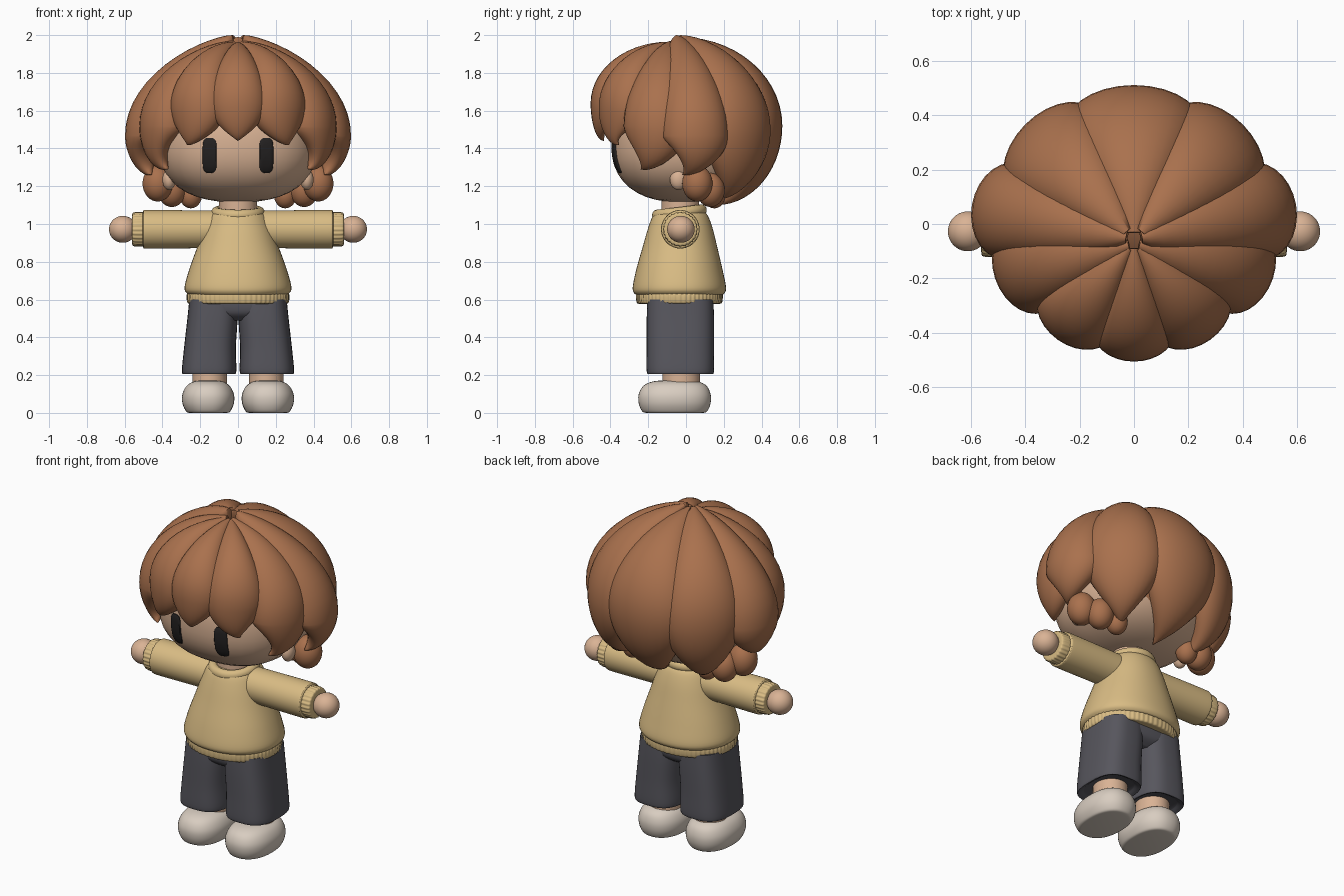
import bpy, bmesh, math
from mathutils import Vector, Matrix

cube = bpy.data.objects.get("Cube")
if cube:
    bpy.data.objects.remove(cube, do_unlink=True)


def material(name, r, g, b):
    m = bpy.data.materials.new(name)
    m.use_nodes = True
    m.diffuse_color = (r, g, b, 1)
    bsdf = m.node_tree.nodes["Principled BSDF"]
    bsdf.inputs["Base Color"].default_value = (r, g, b, 1)
    bsdf.inputs["Roughness"].default_value = 0.8
    return m


HAIR = material("chestnut hair", 0.40, 0.165, 0.075)
SKIN = material("skin", 0.70, 0.45, 0.30)
KNIT = material("mustard knit", 0.69, 0.50, 0.23)
CLOTH = material("charcoal cloth", 0.095, 0.093, 0.11)
SHOE = material("cream shoe", 0.69, 0.61, 0.53)
EYE = material("eye black", 0.018, 0.016, 0.016)


def finish(name, bm, mat, sharp=50):
    bmesh.ops.recalc_face_normals(bm, faces=bm.faces)
    me = bpy.data.meshes.new(name)
    bm.to_mesh(me)
    bm.free()
    me.materials.append(mat)
    ob = bpy.data.objects.new(name, me)
    bpy.context.collection.objects.link(ob)
    bpy.ops.object.select_all(action='DESELECT')
    ob.select_set(True)
    bpy.context.view_layer.objects.active = ob
    bpy.ops.object.shade_smooth_by_angle(angle=math.radians(sharp))
    return ob


def skin_rings(name, rings, mat, sharp=50):
    """Join closed loops of points into a capped tube."""
    bm = bmesh.new()
    loops = [[bm.verts.new(p) for p in ring] for ring in rings]
    n = len(loops[0])
    for a, b in zip(loops, loops[1:]):
        for i in range(n):
            bm.faces.new((a[i], a[(i + 1) % n], b[(i + 1) % n], b[i]))
    bm.faces.new(loops[0])
    bm.faces.new(loops[-1])
    return finish(name, bm, mat, sharp)


def power(v, e):
    return math.copysign(abs(v) ** e, v)


def smooth_path(keys, steps):
    """Catmull-Rom interpolation of tuples."""
    out = []
    for i in range(len(keys) - 1):
        k = [keys[max(0, min(len(keys) - 1, i + j))] for j in (-1, 0, 1, 2)]
        for s in range(steps):
            t = s / steps
            out.append([b + t / 2 * (c - a + t * (2 * a - 5 * b + 4 * c - d + t * (3 * (b - c) + d - a)))
                        for a, b, c, d in zip(*k)])
    return out + [list(keys[-1])]


def loft(name, keys, mat, n=2.0, ribs=0, depth=0.0, seg=48, steps=5, place=lambda p: p):
    """Stack of superellipses; each key is centre u, centre v, height, half width, half depth."""
    rings = []
    for cu, cv, h, a, b in smooth_path(keys, steps):
        ring = []
        for i in range(seg):
            t = math.tau * i / seg
            k = 1 + depth * math.cos(ribs * t)
            ring.append(place((cu + a * k * power(math.cos(t), 2 / n),
                               cv + b * k * power(math.sin(t), 2 / n), h)))
        rings.append(ring)
    return skin_rings(name, rings, mat)


def blob(name, centre, radii, mat, e=2.0, floor=None):
    """Superellipsoid, optionally flattened at a floor height."""
    bm = bmesh.new()
    bmesh.ops.create_uvsphere(bm, u_segments=40, v_segments=24, radius=1)
    for v in bm.verts:
        s = sum(abs(c) ** e for c in v.co) ** (-1 / e)
        v.co = Vector([centre[i] + radii[i] * v.co[i] * s for i in range(3)])
        if floor is not None:
            v.co.z = max(v.co.z, floor)
    return finish(name, bm, mat)


# Head, face and neck
HC, HR, HE = (0, -0.015, 1.425), (0.42, 0.38, 0.31), 2.4
blob("head", HC, HR, SKIN, HE)
loft("neck", [(0, -0.03, 1.02, 0.10, 0.10), (0, -0.03, 1.18, 0.10, 0.10)], SKIN)


def face_y(x, z):
    rest = 1 - abs(x / HR[0]) ** HE - abs((z - HC[2]) / HR[2]) ** HE
    return HC[1] - HR[1] * max(rest, 0) ** (1 / HE)


def eye(name, side):
    rings = []
    for scale, lift in ((1, -0.01), (1, 0.004), (0.9, 0.008), (0.6, 0.008), (0.1, 0.008)):
        ring = []
        for i in range(40):
            t = math.tau * i / 40
            x = side * 0.15 + 0.037 * scale * power(math.cos(t), 0.6)
            z = 1.363 + 0.093 * scale * power(math.sin(t), 0.4)
            ring.append((x, face_y(x, z) - lift, z))
        rings.append(ring)
    skin_rings(name, rings, EYE)


# Hair
CENTRE = Vector((0, -0.03, 1.45))


def lock(name, crown, bulge, tip, width, thick, bow=1.0):
    """Tapered lock running from the crown over its bulge to a pointed tip."""
    crown, bulge, tip = Vector(crown), Vector(bulge), Vector(tip)
    spine = []
    N = 14
    for i in range(2 * N):
        f = i / N
        if f < 1:
            a = f * math.pi / 2
            k = math.sin(a) ** bow
            p = crown.lerp(bulge, k)
            p.z = bulge.z + (crown.z - bulge.z) * math.cos(a)
            w = 0.12 + 0.88 * math.sin(a) ** 0.9
        else:
            a = (f - 1) * math.pi / 2
            p = tip.lerp(bulge, math.cos(a))
            p.z = bulge.z + (tip.z - bulge.z) * math.sin(a)
            w = math.cos(a) ** 1.15
        spine.append((p, w))
    spine.append((tip, 0.01))
    rings = []
    for i, (p, w) in enumerate(spine):
        t = (spine[min(i + 1, 2 * N)][0] - spine[max(i - 1, 0)][0]).normalized()
        out = p - CENTRE
        out = (out - t * out.dot(t)).normalized()
        across = t.cross(out)
        d = thick * w ** 0.7
        rings.append([p - out * d + across * (width * w * math.cos(q)) + out * (d * math.sin(q))
                      for q in (math.tau * j / 28 for j in range(28))])
    skin_rings(name, rings, HAIR, 80)


blob("hair_cap", (0, 0.09, 1.52), (0.43, 0.34, 0.385), HAIR)
lock("front_lock", (0, -0.09, 1.965), (0, -0.505, 1.64), (0, -0.435, 1.44), 0.15, 0.11)
lock("back_lock", (0, -0.03, 1.99), (0, 0.51, 1.52), (0, 0.16, 1.10), 0.25, 0.15)

for side, word in ((1, "left"), (-1, "right")):
    eye(word + "_eye", side)
    blob(word + "_ear", (side * 0.365, -0.04, 1.235), (0.035, 0.045, 0.055), SKIN)
    lock(word + "_fringe_lock", (side * 0.02, -0.09, 1.965), (side * 0.28, -0.425, 1.62),
         (side * 0.27, -0.355, 1.42), 0.16, 0.12)
    lock(word + "_temple_lock", (side * 0.02, -0.08, 1.97), (side * 0.51, -0.20, 1.52),
         (side * 0.37, -0.24, 1.29), 0.175, 0.13, 1.2)
    lock(word + "_side_lock", (side * 0.03, -0.05, 2.0), (side * 0.595, 0.07, 1.47),
         (side * 0.46, -0.02, 1.26), 0.18, 0.14, 1.35)
    lock(word + "_rear_lock", (side * 0.03, -0.03, 2.0), (side * 0.40, 0.365, 1.50),
         (side * 0.24, 0.17, 1.13), 0.22, 0.15, 1.1)
    for i, (x, y, z, r) in enumerate([(0.425, 0.06, 1.215, 0.08), (0.35, 0.13, 1.18, 0.075),
                                      (0.25, 0.15, 1.155, 0.06)]):
        blob(f"{word}_curl_{i + 1}", (side * x, y, z), (r, r, r * 1.2), HAIR)

    # Sleeve, cuff and hand, lofted outward along x
    def outward(p, s=side):
        return (s * p[2], p[1], 0.972 + p[0])

    loft(word + "_sleeve", [(0, -0.03, h, r, r) for h, r in
         ((0.04, 0.10), (0.20, 0.10), (0.47, 0.102), (0.50, 0.098), (0.505, 0.085))], KNIT, place=outward)
    loft(word + "_cuff", [(0, -0.03, h, r, r) for h, r in
         ((0.48, 0.085), (0.51, 0.09), (0.55, 0.088), (0.56, 0.078), (0.56, 0.05))],
         KNIT, ribs=24, depth=0.02, seg=144, place=outward)
    blob(word + "_hand", (side * 0.61, -0.027, 0.972), (0.073, 0.073, 0.071), SKIN)

    # Trouser leg, ankle and shoe
    loft(word + "_trouser_leg", [(side * c, -0.03, z, a, b) for c, z, a, b in
         ((0.153, 0.225, 0.11, 0.14), (0.153, 0.21, 0.13, 0.165), (0.153, 0.22, 0.144, 0.178),
          (0.148, 0.35, 0.137, 0.178), (0.135, 0.50, 0.133, 0.178), (0.13, 0.60, 0.128, 0.175))],
         CLOTH, n=2.9)
    loft(word + "_ankle", [(side * 0.15, -0.025, z, 0.092, 0.10) for z in (0.10, 0.26)], SKIN)
    loft(word + "_shoe", [(side * 0.158, y, z, a, b) for y, z, a, b in
         ((-0.06, 0.0, 0.10, 0.15), (-0.06, 0.008, 0.117, 0.172), (-0.06, 0.05, 0.136, 0.19),
          (-0.06, 0.10, 0.136, 0.19), (-0.058, 0.145, 0.112, 0.165), (-0.056, 0.168, 0.07, 0.11),
          (-0.056, 0.172, 0.01, 0.02))], SHOE, n=2.3)

# Hips and sweater
loft("trouser_hips", [(0, -0.03, z, a, b) for z, a, b in
     ((0.49, 0.10, 0.12), (0.53, 0.245, 0.165), (0.61, 0.255, 0.175))], CLOTH, n=2.8)
loft("sweater_body", [(0, y, z, a, b) for y, z, a, b in
     ((-0.035, 0.625, 0.25, 0.22), (-0.035, 0.632, 0.27, 0.238), (-0.035, 0.665, 0.283, 0.247),
      (-0.035, 0.76, 0.258, 0.228), (-0.032, 0.88, 0.215, 0.197), (-0.03, 0.98, 0.18, 0.17),
      (-0.03, 1.045, 0.15, 0.145), (-0.03, 1.07, 0.12, 0.12))], KNIT, n=2.15)
loft("ribbed_hem", [(0, -0.035, z, a, b) for z, a, b in
     ((0.58, 0.24, 0.20), (0.578, 0.258, 0.218), (0.59, 0.268, 0.226), (0.625, 0.27, 0.228),
      (0.645, 0.26, 0.22))], KNIT, n=2.15, ribs=60, depth=0.008, seg=300, steps=3)

# Rolled collar, dipping at the front
bm = bmesh.new()
collar = [[bm.verts.new(((0.115 + 0.027 * math.cos(q)) * math.cos(t),
                         -0.035 + (0.118 + 0.027 * math.cos(q)) * math.sin(t),
                         1.06 + 0.014 * math.sin(t) + 0.03 * math.sin(q)))
           for q in (math.tau * j / 14 for j in range(14))]
          for t in (math.tau * i / 48 for i in range(48))]
for i in range(48):
    a, b = collar[i], collar[(i + 1) % 48]
    for j in range(14):
        k = (j + 1) % 14
        bm.faces.new((a[j], a[k], b[k], b[j]))
finish("collar", bm, KNIT)
